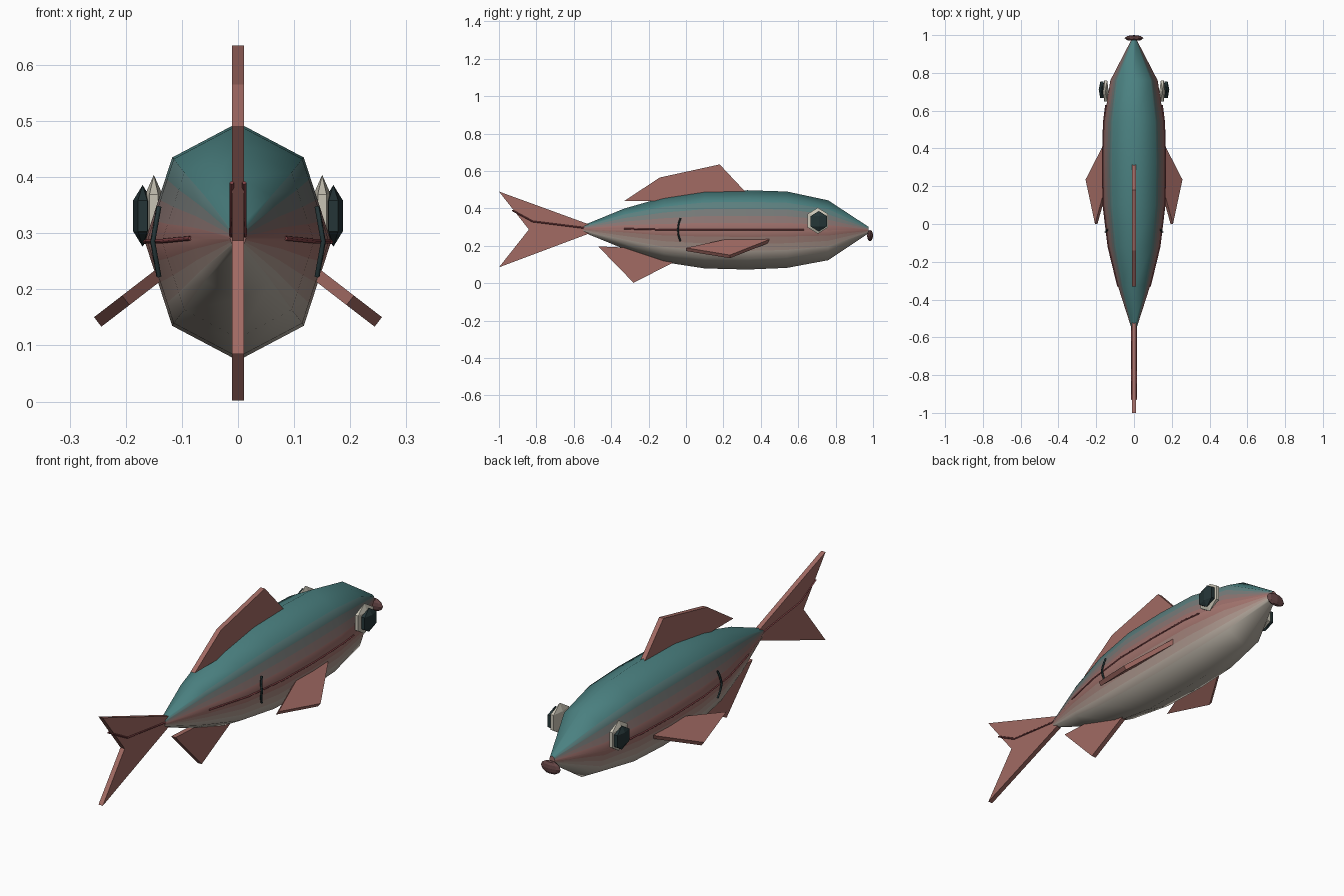
import bpy, bmesh, math
from mathutils import Vector

if "Cube" in bpy.data.objects:
    bpy.data.objects.remove(bpy.data.objects["Cube"])

TEAL, ROSE, CREAM = (.07, .22, .22), (.36, .145, .13), (.46, .42, .36)


def material(name, rgb):
    m = bpy.data.materials.new(name)
    m.diffuse_color = (*rgb, 1)
    m.use_nodes = True
    m.node_tree.nodes["Principled BSDF"].inputs["Base Color"].default_value = m.diffuse_color
    return m


def mix(a, b, t):
    return tuple(p + (q - p) * t for p, q in zip(a, b))


fin_mat = material("fin_rose", (.36, .145, .125))
line_mat = material("line_red", (.22, .055, .06))
dark_mat = material("dark_teal", (.018, .035, .038))
lip_mat = material("lip_brown", (.13, .06, .06))
eye_mat = material("eye_cream", (.58, .55, .46))


def add_object(name, bm, mats):
    bmesh.ops.recalc_face_normals(bm, faces=bm.faces[:])
    me = bpy.data.meshes.new(name)
    bm.to_mesh(me)
    bm.free()
    for m in mats:
        me.materials.append(m)
    ob = bpy.data.objects.new(name, me)
    bpy.context.collection.objects.link(ob)
    return ob


def plate(name, outline, thickness_vec, mat):
    """Flat fin: an outline thickened both ways along a vector."""
    bm = bmesh.new()
    t = Vector(thickness_vec)
    a = [bm.verts.new(Vector(p) + t) for p in outline]
    b = [bm.verts.new(Vector(p) - t) for p in outline]
    bm.faces.new(a)
    bm.faces.new(b[::-1])
    for i in range(len(a)):
        j = (i + 1) % len(a)
        bm.faces.new((a[i], b[i], b[j], a[j]))
    return add_object(name, bm, [mat])


def tube(name, points, radius, mat):
    cu = bpy.data.curves.new(name, 'CURVE')
    cu.dimensions = '3D'
    cu.bevel_depth, cu.bevel_resolution = radius, 0
    cu.use_fill_caps = True
    sp = cu.splines.new('POLY')
    sp.points.add(len(points) - 1)
    for p, co in zip(sp.points, points):
        p.co = (*co, 1)
    cu.materials.append(mat)
    ob = bpy.data.objects.new(name, cu)
    bpy.context.collection.objects.link(ob)


def ball(name, loc, scale, seg, rings, mat):
    bm = bmesh.new()
    bmesh.ops.create_uvsphere(bm, u_segments=seg, v_segments=rings, radius=1)
    for v in bm.verts:
        x, y, z = v.co
        v.co = Vector((-y * scale[0], x * scale[1], z * scale[2])) + Vector(loc)
    add_object(name, bm, [mat])


# Body: eight-sided sections lofted from tail root to nose (y, centre z, half height)
WIDTH = .783
stations = [(-.55, .291, .018), (-.33, .291, .108), (-.12, .286, .173), (.1, .286, .207),
            (.33, .285, .212), (.54, .286, .204), (.76, .283, .16), (.975, .284, .018)]
BANDS = 4
corners = [(math.cos(a), math.sin(a)) for a in (math.radians(d) for d in (90, 45, 0, -45, -90))]
half = [corners[0]]
for k in (1, 2):            # colour bands on the flat side facets
    half += [mix(corners[k], corners[k + 1], i / BANDS) for i in range(BANDS)]
half += corners[3:]
section = half + [(-x, z) for x, z in half[-2:0:-1]]
n = len(section)
strips = len(half) - 1
steps = [(i + .5) / BANDS for i in range(BANDS)]
palette = ([TEAL] + [mix(TEAL, ROSE, t) for t in steps]
           + [mix(ROSE, CREAM, t) for t in steps] + [CREAM])
bm = bmesh.new()
rings = [[bm.verts.new((x * r * WIDTH, y, cz + z * r)) for x, z in section]
         for y, cz, r in stations]
for a, b in zip(rings, rings[1:]):
    for i in range(n):
        j = (i + 1) % n
        f = bm.faces.new((a[i], a[j], b[j], b[i]))
        f.material_index = i if i < strips else n - 1 - i
        f.smooth = True
for r in (rings[0], rings[-1]):
    bm.faces.new(r).material_index = BANDS
add_object("body", bm, [material(f"skin_{i}", c) for i, c in enumerate(palette)])

# Fins in the middle plane (y, z outlines)
for name, pts in {
    "dorsal_fin": [(-.33, .44), (-.14, .565), (.18, .635), (.335, .47), (.2, .44)],
    "tail_fin": [(-.52, .315), (-1, .49), (-.84, .287), (-1, .085), (-.52, .265)],
    "anal_fin": [(-.47, .197), (-.28, .002), (-.06, .115), (-.1, .18)],
}.items():
    plate(name, [(0, y, z) for y, z in pts], (.011, 0, 0), fin_mat)

# Mouth
ball("mouth", (0, .984, .254), (.05, .016, .03), 8, 6, lip_mat)

for s, side in ((-1, "left"), (1, "right")):
    # Pectoral fin sloping outward and down
    outline = [(.20, 0), (.25, .235), (.15, .43), (.125, .47), (.125, .27)]
    plate(f"pectoral_fin_{side}", [(s * x, y, .219 - .77 * (x - .15)) for x, y in outline],
          (s * .0065, 0, .0085), fin_mat)
    # Eye and pupil
    ball(f"eye_{side}", (s * .15, .705, .334), (.018, .074, .07), 6, 3, eye_mat)
    ball(f"pupil_{side}", (s * .17, .71, .331), (.0195, .058, .055), 6, 3, dark_mat)
    # Lateral line along the widest edge
    line = [(s * (r * WIDTH + .0005), y, cz) for y, cz, r in stations[1:6]]
    line.append((s * .149, .63, .285))
    tube(f"lateral_line_{side}", line, .004, line_mat)
    # Gill arc
    arc = []
    for i in range(7):
        t = i / 3 - 1
        arc.append((s * (.152 - .011 * abs(t)), -.043 + .014 * t * t, .285 + .062 * t))
    tube(f"gill_arc_{side}", arc, .005, dark_mat)
    # Tail ray
    tube(f"tail_ray_{side}", [(s * .011, -.93, .39), (s * .011, -.82, .33), (s * .012, -.54, .295)],
         .004, line_mat)
